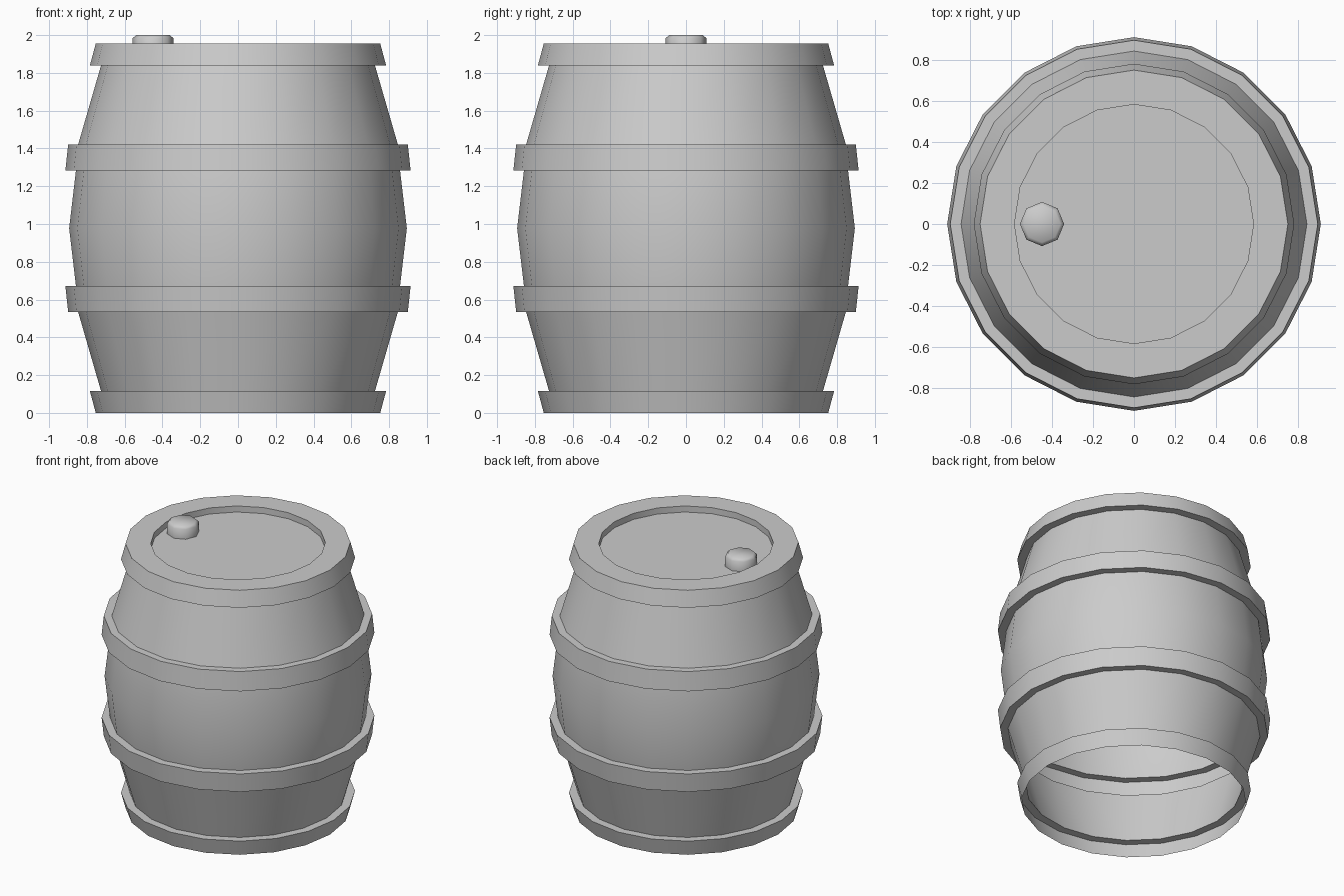
import bpy, bmesh, math

if "Cube" in bpy.data.objects:
    bpy.data.objects.remove(bpy.data.objects["Cube"])


def lathe(name, profile, sides, centre=(0, 0), angle=30):
    """Revolve an (r, z) profile about a vertical axis and cap its upper end."""
    bm = bmesh.new()
    rings = []
    for r, z in profile:
        rings.append([bm.verts.new((r * math.cos(2 * math.pi * i / sides),
                                    r * math.sin(2 * math.pi * i / sides), z))
                      for i in range(sides)])
    for a, b in zip(rings, rings[1:]):
        for i in range(sides):
            j = (i + 1) % sides
            bm.faces.new((a[i], a[j], b[j], b[i]))
    bm.faces.new(rings[-1])
    mesh = bpy.data.meshes.new(name)
    bm.to_mesh(mesh)
    bm.free()
    ob = bpy.data.objects.new(name, mesh)
    ob.location = (centre[0], centre[1], 0)
    bpy.context.collection.objects.link(ob)
    bpy.ops.object.select_all(action='DESELECT')
    ob.select_set(True)
    bpy.context.view_layer.objects.active = ob
    bpy.ops.object.shade_smooth_by_angle(angle=math.radians(angle))
    return ob


# Barrel shell: lower half with two hoops, mirrored about the belly, open below
HEIGHT = 1.955
lower = [(0.753, 0), (0.784, 0.115), (0.725, 0.115), (0.846, 0.533),
         (0.899, 0.533), (0.914, 0.672), (0.858, 0.672)]
belly = [(0.894, HEIGHT / 2)]
upper = [(r, HEIGHT - z) for r, z in reversed(lower)]
# Recessed lid inside the top rim
lid = [(0.585, HEIGHT), (0.585, 1.91)]
lathe("barrel", lower + belly + upper + lid, 20)

# Bung on the lid
lathe("bung", [(0.108, 1.91), (0.108, 1.983), (0.09, 2.0)], 8, (-0.45, 0), 50)
